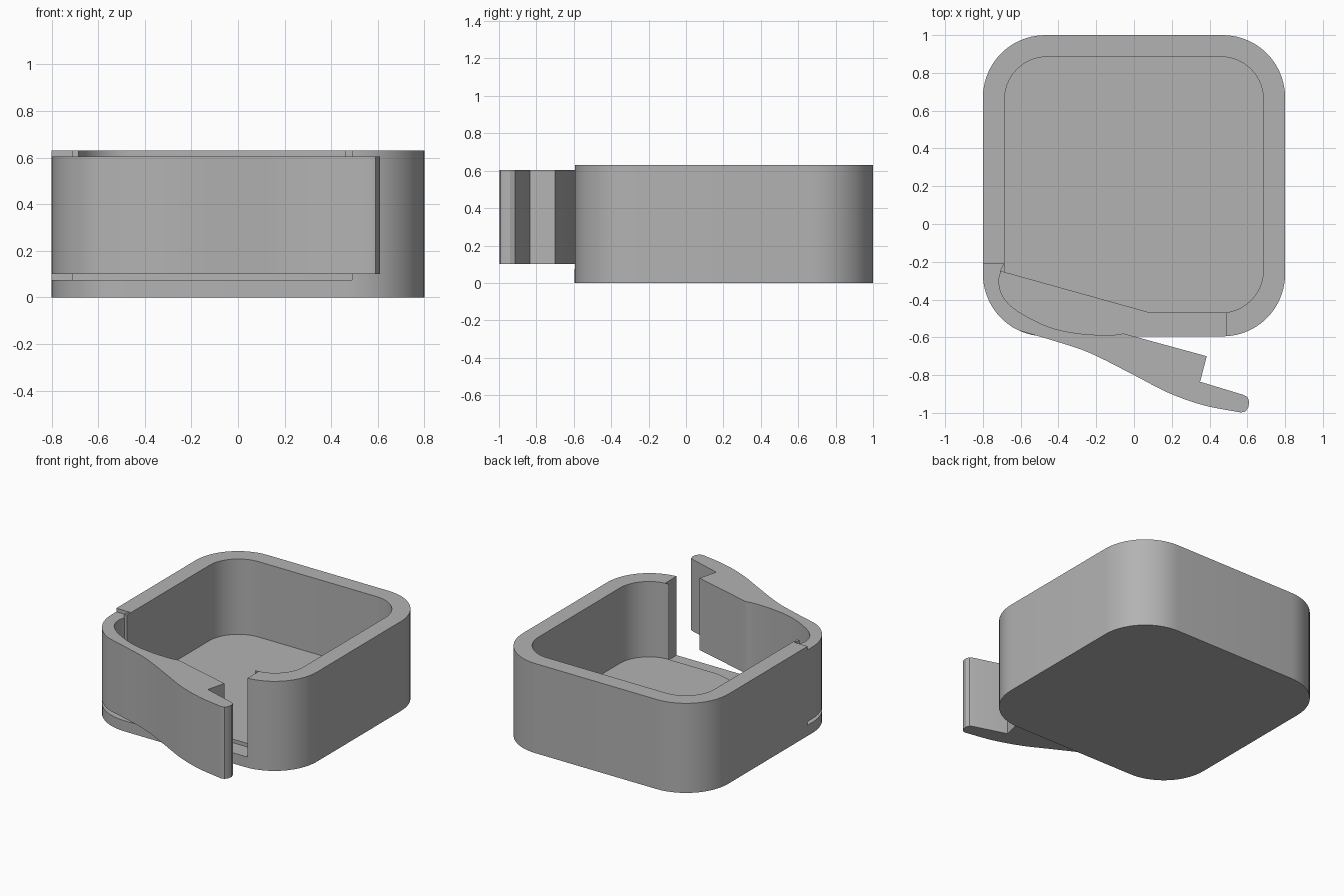
import bpy, bmesh, math
from mathutils import Vector

if "Cube" in bpy.data.objects:
    bpy.data.objects.remove(bpy.data.objects["Cube"])

grey = bpy.data.materials.new("plain grey")
grey.diffuse_color = (0.45, 0.45, 0.45, 1)
grey.use_nodes = True
grey.node_tree.nodes["Principled BSDF"].inputs["Base Color"].default_value = grey.diffuse_color


def arc(cx, cy, r, a0, a1, n):
    return [(cx + r * math.cos(math.radians(a0 + (a1 - a0) * i / n)),
             cy + r * math.sin(math.radians(a0 + (a1 - a0) * i / n))) for i in range(n + 1)]


def rounded_rect(x0, x1, y0, y1, r, n=14):
    return (arc(x1 - r, y1 - r, r, 0, 90, n) + arc(x0 + r, y1 - r, r, 90, 180, n)
            + arc(x0 + r, y0 + r, r, 180, 270, n) + arc(x1 - r, y0 + r, r, 270, 360, n))


def spline(points, n=5):
    """Smooth curve through the points."""
    p = [Vector(q) for q in points]
    p = [2 * p[0] - p[1]] + p + [2 * p[-1] - p[-2]]
    out = []
    for a, b, c, d in zip(p, p[1:], p[2:], p[3:]):
        for i in range(n):
            t = i / n
            out.append(tuple(0.5 * (2 * b + (c - a) * t + (2 * a - 5 * b + 4 * c - d) * t * t
                                    + (3 * b - a - 3 * c + d) * t ** 3)))
    return out + [tuple(p[-2])]


def prism(name, outline, z0, z1):
    bm = bmesh.new()
    face = bm.faces.new([bm.verts.new((x, y, z0)) for x, y in outline])
    ext = bmesh.ops.extrude_face_region(bm, geom=[face])
    for v in ext["geom"]:
        if isinstance(v, bmesh.types.BMVert):
            v.co.z = z1
    bmesh.ops.recalc_face_normals(bm, faces=bm.faces)
    me = bpy.data.meshes.new(name)
    bm.to_mesh(me)
    bm.free()
    ob = bpy.data.objects.new(name, me)
    bpy.context.collection.objects.link(ob)
    me.materials.append(grey)
    return ob


def select(ob):
    bpy.ops.object.select_all(action='DESELECT')
    ob.select_set(True)
    bpy.context.view_layer.objects.active = ob


def cut(ob, cutter):
    m = ob.modifiers.new("cut", 'BOOLEAN')
    m.operation, m.solver, m.object = 'DIFFERENCE', 'EXACT', cutter
    select(ob)
    bpy.ops.object.modifier_apply(modifier=m.name)
    bpy.data.objects.remove(cutter)


# Open tray with rounded corners
tray = prism("tray", rounded_rect(-0.8, 0.8, -0.595, 1.0, 0.33), 0, 0.63)
cut(tray, prism("cavity", rounded_rect(-0.685, 0.685, -0.47, 0.885, 0.225), 0.1, 0.8))

# Opening in the front wall and left corner, with a shallow recess in the floor
cut(tray, prism("opening", [(-0.9, -0.21), (-0.69, -0.21), (-0.71, -0.25), (0.08, -0.47),
                            (0.49, -0.47), (0.49, -0.7), (-0.9, -0.7)], 0.075, 0.8))

# Swinging arm: follows the corner outside, sweeps out to a rounded finger tip
outer = arc(-0.47, -0.265, 0.33, 180, 245, 10) + spline(
    [(-0.45, -0.61), (-0.24, -0.68), (0, -0.80), (0.185, -0.895), (0.37, -0.96), (0.565, -0.998)])
tip = [(0.59, -0.993), (0.605, -0.97), (0.61, -0.94), (0.6, -0.915), (0.58, -0.905)]
notch = [(0.35, -0.835), (0.385, -0.70)]
inner = spline([(-0.055, -0.58), (-0.13, -0.588), (-0.29, -0.58), (-0.45, -0.545), (-0.61, -0.465),
                (-0.69, -0.39), (-0.715, -0.31), (-0.705, -0.25)])
arm = prism("swing_arm", [(-0.8, -0.21)] + outer + tip + notch + inner + [(-0.69, -0.21)], 0.1, 0.605)

for ob in (tray, arm):
    select(ob)
    bpy.ops.object.shade_smooth_by_angle(angle=math.radians(30))
